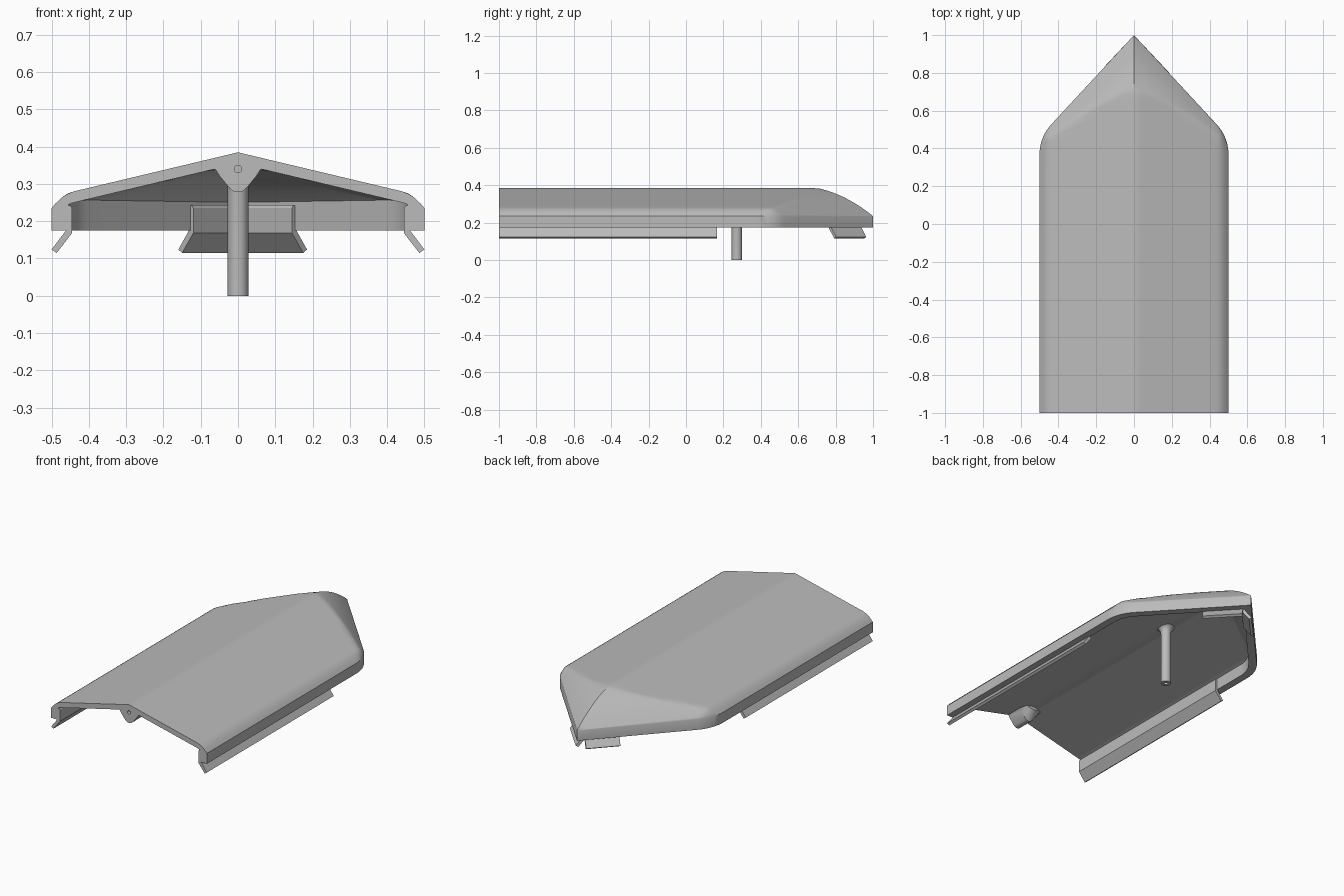
import bpy, bmesh, math
from mathutils import Vector

if "Cube" in bpy.data.objects:
    bpy.data.objects.remove(bpy.data.objects["Cube"], do_unlink=True)

grey = bpy.data.materials.new("plain_grey")
grey.use_nodes = True
colour = (0.5, 0.5, 0.5, 1)
grey.diffuse_color = colour
grey.node_tree.nodes["Principled BSDF"].inputs["Base Color"].default_value = colour

HALF, WALL, ROOF = 0.5, 0.045, 0.03
RIM_LOW, RIM_TOP = 0.175, 0.235
BEND = math.radians(43.1)      # turn of the plan outline towards the point
ARC_Y, ARC_R = 0.37, 0.23
SLOPE = 1.068                  # fall of the pointed outline per unit of x


def finish(name, bm, mirror=False):
    bmesh.ops.remove_doubles(bm, verts=bm.verts, dist=1e-5)
    bmesh.ops.recalc_face_normals(bm, faces=bm.faces)
    mesh = bpy.data.meshes.new(name)
    bm.to_mesh(mesh)
    bm.free()
    mesh.materials.append(grey)
    obj = bpy.data.objects.new(name, mesh)
    bpy.context.collection.objects.link(obj)
    bpy.ops.object.select_all(action="DESELECT")
    obj.select_set(True)
    bpy.context.view_layer.objects.active = obj
    if mirror:
        mod = obj.modifiers.new("mirror", "MIRROR")
        mod.use_clip = True
        bpy.ops.object.modifier_apply(modifier=mod.name)
    bpy.ops.object.shade_smooth_by_angle(angle=math.radians(30))
    return obj


def bridge(bm, rings, closed_ends=True):
    """Skin a row of closed sections."""
    loops = [[bm.verts.new(p) for p in ring] for ring in rings]
    for a, b in zip(loops, loops[1:]):
        for i in range(len(a)):
            j = (i + 1) % len(a)
            bm.faces.new((a[i], a[j], b[j], b[i]))
    if closed_ends:
        bm.faces.new(loops[0])
        bm.faces.new(loops[-1])


# Roof shell: plan outline, spine points and height rule
def outline(off):
    pts = [Vector((HALF - off, y)) for y in (-1, -0.3, 0.1)]
    for i in range(9):
        a = BEND * i / 8
        r = ARC_R - off
        pts.append(Vector((HALF - ARC_R + r * math.cos(a), ARC_Y + r * math.sin(a))))
    end, tip = pts[-1].copy(), Vector((0, 1 - off / math.cos(BEND) * 0.997))
    return pts + [end.lerp(tip, i / 10) for i in range(1, 11)]


def spine(off):
    tip = 1 - off / math.cos(BEND) * 0.997
    ys = [-1, -0.3, 0.1] + [0.5 + 0.21 * i / 4 for i in range(5)]
    return ys + [0.71 + (tip - 0.71) * i / 14 for i in range(1, 15)]


def height(p, d):
    side = HALF - p.x
    t = min(side / 0.06, 1)
    gable = RIM_TOP + 0.238 * side + 0.0307 * (1 - (1 - t) ** 2)
    s = max(0, min(0.4, 1 - p.y - p.x * SLOPE))
    hip = RIM_TOP + 0.8 * s - s * s
    return min(gable, hip, RIM_TOP + 1.25 * d, 0.385)


STEPS = (0, 0.02, 0.05, 0.08, 0.12, 0.2, 0.35, 0.5, 0.65, 0.8, 0.92, 1)


def roof_line(p, y, off, drop):
    q = Vector((0, y))
    line = []
    for f in STEPS:
        v = p.lerp(q, f)
        line.append((v.x, v.y, height(v, off + (v - p).length) - drop))
    return line


bm = bmesh.new()
loops = []
for po, yo, pi, yi in zip(outline(0), spine(0), outline(WALL), spine(WALL)):
    outer = roof_line(po, yo, 0, 0)
    inner = roof_line(pi, yi, WALL, ROOF)
    section = outer[::-1] + [(po.x, po.y, RIM_LOW), (pi.x, pi.y, RIM_LOW)] + inner
    loops.append([bm.verts.new(c) for c in section])
for a, b in zip(loops, loops[1:]):
    for i in range(len(a) - 1):
        bm.faces.new((a[i], a[i + 1], b[i + 1], b[i]))
# Front edge strip of the shell
first, n = loops[0], len(STEPS)
for i in range(n - 1):
    bm.faces.new((first[i], first[i + 1], first[-2 - i], first[-1 - i]))
bm.faces.new((first[n - 1], first[n], first[n + 1], first[n + 2]))
bmesh.ops.dissolve_degenerate(bm, dist=1e-5, edges=bm.edges)
finish("roof_shell", bm, mirror=True)


# Flared clips: (inset from the outline, height)
CLIP = ((0.04, 0.24), (0.05, 0.243), (0.055, 0.235), (0.055, 0.168),
        (0.014, 0.115), (0, 0.124), (0.041, 0.178))


def clip(name, start, end, side):
    a, b = Vector(start), Vector(end)
    along = (b - a).normalized()
    inward = Vector((-along.y, along.x))
    rings = []
    for p in (a, b):
        ring = [p + inward * d for d, z in CLIP]
        rings.append([(v.x * side, v.y, z) for v, (d, z) in zip(ring, CLIP)])
    bm = bmesh.new()
    bridge(bm, rings)
    finish(name, bm)


def on_point(x):
    return (x, 1 - x * SLOPE)


for label, side, reach in (("left", 1, 0.185), ("right", -1, 0.16)):
    clip(label + "_side_clip", (HALF, -1), (HALF, 0.165), side)
    clip(label + "_back_clip", on_point(reach), on_point(0.034), side)


# Front boss with a small bore
def boss_ring(y, k):
    half = [(0.075, 0.345), (0.06, 0.338), (0.05, 0.322),
            (0.022, 0.288), (0.012, 0.28)]
    pts = [(x, z) for x, z in half] + [(0, 0.278)]
    pts += [(-x, z) for x, z in half[::-1]] + [(0, 0.362)]
    return [(x, y, 0.35 + (z - 0.35) * k) for x, z in pts]


bm = bmesh.new()
bridge(bm, [boss_ring(-1, 1), boss_ring(-0.9, 1), boss_ring(-0.86, 0.2)])
boss = finish("front_boss", bm)
bpy.ops.mesh.primitive_cylinder_add(vertices=16, radius=0.01, depth=0.12,
                                    location=(0, -1, 0.34), rotation=(math.pi / 2, 0, 0))
cutter = bpy.context.object
cutter.name = "bore_cutter"
cutter.data.materials.append(grey)
cutter.hide_render = True
mod = boss.modifiers.new("bore", "BOOLEAN")
mod.operation, mod.object, mod.solver = "DIFFERENCE", cutter, "EXACT"
bpy.context.view_layer.objects.active = boss
bpy.ops.object.modifier_apply(modifier=mod.name)
bpy.data.objects.remove(cutter, do_unlink=True)

# Post with a flared root and a blind hole in its foot
POST = ((0, 0.06), (0.011, 0.06), (0.011, 0), (0.028, 0), (0.028, 0.315),
        (0.031, 0.33), (0.038, 0.341), (0.05, 0.35), (0, 0.36))
bm = bmesh.new()
rings = []
for i in range(33):
    a = math.tau * i / 32
    rings.append([(r * math.cos(a), 0.272 + r * math.sin(a), z) for r, z in POST])
bridge(bm, rings, closed_ends=False)
bmesh.ops.dissolve_degenerate(bm, dist=1e-5, edges=bm.edges)
finish("post", bm)
